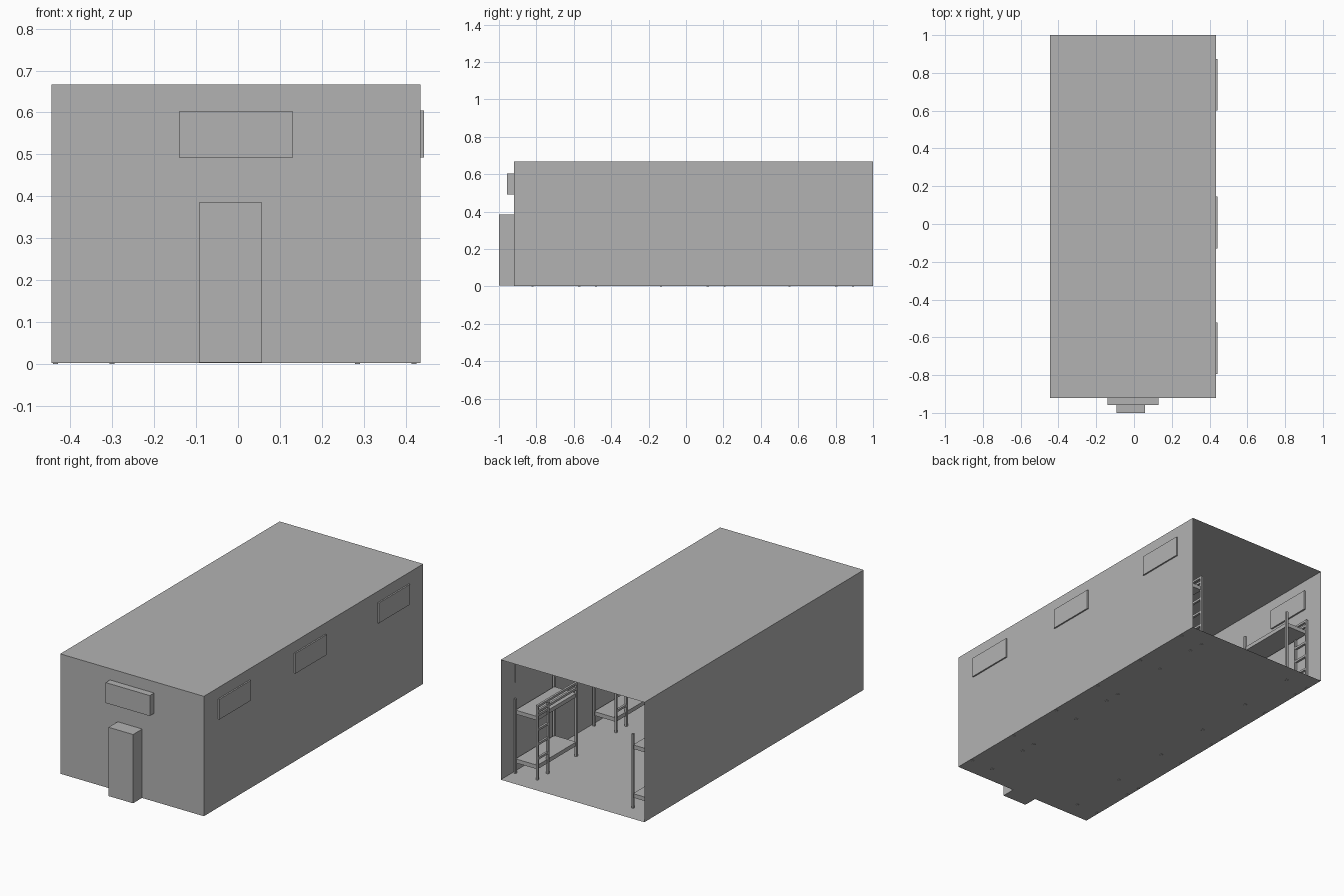
import bpy
import bmesh
from mathutils import Matrix, Vector

cube = bpy.data.objects.get("Cube")
if cube:
    bpy.data.objects.remove(cube)

grey = bpy.data.materials.new("plain_grey")
grey.use_nodes = True
COLOUR = (0.45, 0.45, 0.45, 1)
grey.diffuse_color = COLOUR
grey.node_tree.nodes["Principled BSDF"].inputs["Base Color"].default_value = COLOUR


def add_box(bm, low, high):
    """Add a box between two opposite corners."""
    low, high = Vector(low), Vector(high)
    place = Matrix.Translation((low + high) / 2) @ Matrix.Diagonal((*(high - low), 1))
    bmesh.ops.create_cube(bm, size=1, matrix=place)


def finish(bm, name):
    mesh = bpy.data.meshes.new(name)
    bm.to_mesh(mesh)
    bm.free()
    mesh.materials.append(grey)
    obj = bpy.data.objects.new(name, mesh)
    bpy.context.collection.objects.link(obj)
    return obj


def box(name, low, high):
    bm = bmesh.new()
    add_box(bm, low, high)
    return finish(bm, name)


# Thin room shell, open at the back
bm = bmesh.new()
add_box(bm, (-0.445, -0.92, 0.003), (0.435, 1, 0.667))
bm.normal_update()
back = [f for f in bm.faces if f.normal.y > 0.9]
bmesh.ops.delete(bm, geom=back, context='FACES')
finish(bm, "room_shell")

# Door and the panel above it
box("front_door", (-0.093, -1, 0.004), (0.057, -0.92, 0.385))
box("front_window", (-0.14, -0.958, 0.491), (0.13, -0.92, 0.604))

# Side windows: proud of the left wall, inside the right wall
for i, y in enumerate((-0.658, 0.008, 0.737)):
    for side, x in (("left", 0.434), ("right", -0.445)):
        box(f"{side}_window_{i + 1}", (x, y - 0.137, 0.493), (x + 0.009, y + 0.137, 0.605))

# Bunk bed, built around its own corner
WIDTH, LENGTH, HEIGHT, POST = 0.135, 0.34, 0.415, 0.006
LADDER = 0.25


def post(bm, x, y):
    add_box(bm, (x - POST, y - POST, 0), (x + POST, y + POST, HEIGHT))


def rail(bm, y0, y1, z):
    add_box(bm, (-POST, y0, z - POST), (POST, y1, z + POST))


def bunk_mesh():
    bm = bmesh.new()
    for x in (0, WIDTH):
        for y in (0, LENGTH):
            post(bm, x, y)
    post(bm, 0, LADDER)
    # Sleeping decks
    for z in (0.06, 0.33):
        add_box(bm, (0, 0, z), (WIDTH, LENGTH, z + 0.022))
    # Ladder rungs
    for i in range(4):
        rail(bm, LADDER, LENGTH, 0.12 + i * 0.08)
    # Guard rails
    for z in (0.38, HEIGHT - POST):
        rail(bm, 0, LENGTH, z)
    return bm


# Three bunks along each wall
for side, x in (("left", 0.285), ("right", -0.435)):
    for i in range(3):
        bed = finish(bunk_mesh(), f"{side}_bunk_bed_{i + 1}")
        bed.location = (x, 0.553 - i * 0.687, 0)
